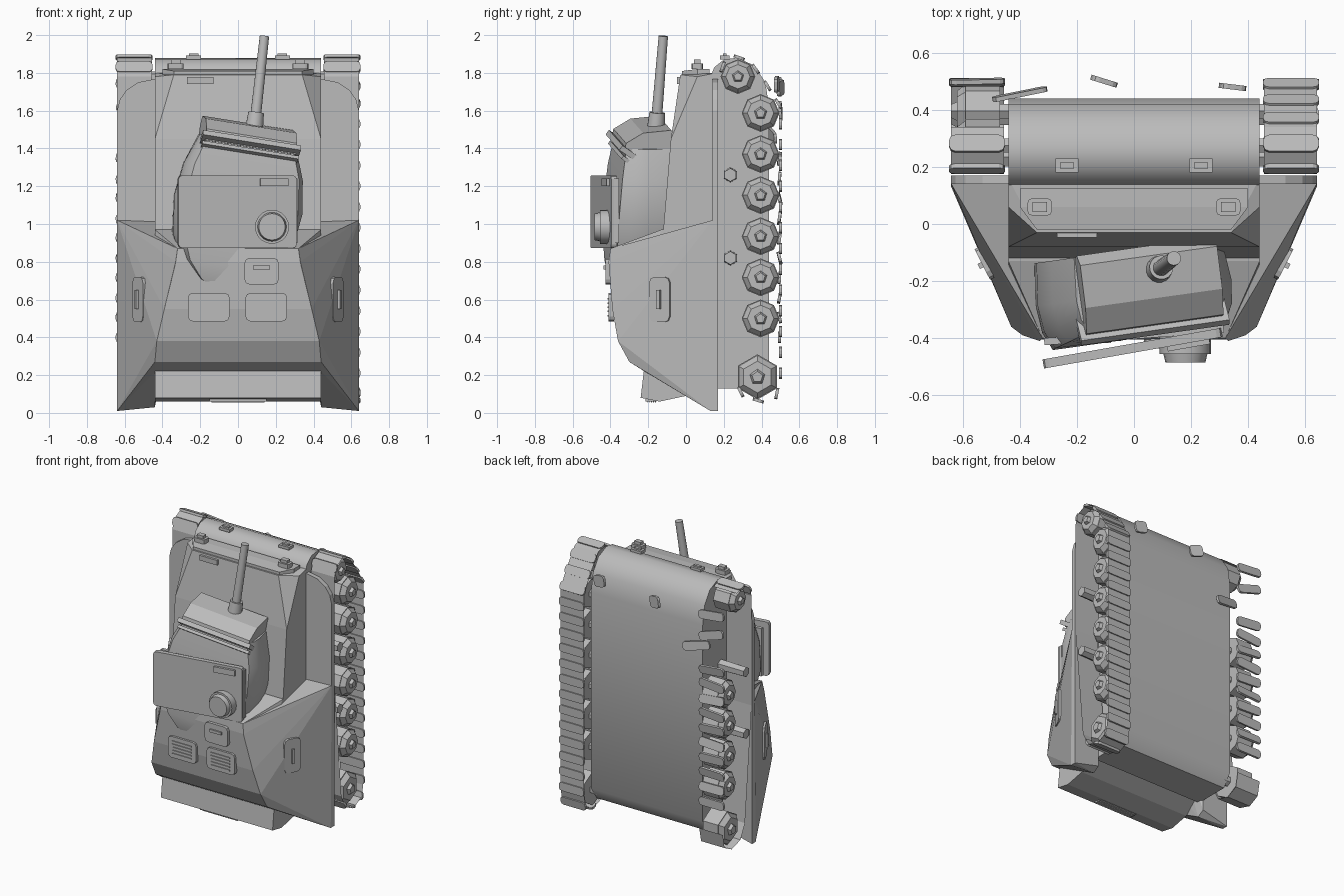
import bpy, bmesh, math
from mathutils import Vector, Matrix

if "Cube" in bpy.data.objects:
    bpy.data.objects.remove(bpy.data.objects["Cube"])

grey = bpy.data.materials.new("armour_grey")
grey.use_nodes = True
grey.diffuse_color = (0.5, 0.5, 0.5, 1)
grey.node_tree.nodes["Principled BSDF"].inputs["Base Color"].default_value = (0.5, 0.5, 0.5, 1)


def finish(name, bm, smooth=None, matrix=None):
    bmesh.ops.recalc_face_normals(bm, faces=bm.faces)
    mesh = bpy.data.meshes.new(name)
    bm.to_mesh(mesh)
    bm.free()
    mesh.materials.append(grey)
    ob = bpy.data.objects.new(name, mesh)
    bpy.context.collection.objects.link(ob)
    if matrix:
        ob.matrix_world = matrix
    if smooth:
        bpy.ops.object.select_all(action='DESELECT')
        ob.select_set(True)
        bpy.context.view_layer.objects.active = ob
        bpy.ops.object.shade_smooth_by_angle(angle=math.radians(smooth))
    return ob


def hull(name, points, mirror=False):
    bm = bmesh.new()
    for x, y, z in points:
        bm.verts.new((x, y, z))
        if mirror:
            bm.verts.new((-x, y, z))
    out = bmesh.ops.convex_hull(bm, input=bm.verts)
    bmesh.ops.delete(bm, geom=list(set(out["geom_interior"])), context='VERTS')
    bmesh.ops.dissolve_limit(bm, angle_limit=0.02, verts=bm.verts, edges=bm.edges)
    return finish(name, bm)


def prism(name, profile, lo, hi, axis="x", smooth=None, matrix=None):
    # profile is (y, z) for axis x, or (x, z) for axis y
    bm = bmesh.new()
    put = (lambda a, b, t: (t, a, b)) if axis == "x" else (lambda a, b, t: (a, t, b))
    face = bm.faces.new([bm.verts.new(put(a, b, lo)) for a, b in profile])
    moved = bmesh.ops.extrude_face_region(bm, geom=[face])["geom"]
    shift = Vector(put(0, 0, hi - lo))
    bmesh.ops.translate(bm, vec=shift, verts=[g for g in moved if isinstance(g, bmesh.types.BMVert)])
    return finish(name, bm, smooth, matrix)


def box(name, centre, size, rot=(0, 0, 0), parent=Matrix(), bevel=0):
    bm = bmesh.new()
    bmesh.ops.create_cube(bm, size=1, matrix=Matrix.Diagonal((*size, 1)))
    if bevel:
        thin = min(range(3), key=lambda i: size[i])
        edges = [e for e in bm.edges if abs((e.verts[0].co - e.verts[1].co)[thin]) > 1e-5]
        bmesh.ops.bevel(bm, geom=edges, offset=bevel, segments=2, profile=0.5, affect='EDGES')
    turn = Matrix.Rotation(rot[2], 4, 'Z') @ Matrix.Rotation(rot[1], 4, 'Y') @ Matrix.Rotation(rot[0], 4, 'X')
    return finish(name, bm, matrix=parent @ Matrix.Translation(centre) @ turn)


def rod(name, a, b, r1, r2, sides=16, smooth=40, parent=Matrix()):
    a, b = Vector(a), Vector(b)
    bm = bmesh.new()
    bmesh.ops.create_cone(bm, cap_ends=True, segments=sides, radius1=r1, radius2=r2, depth=(b - a).length)
    turn = (b - a).to_track_quat('Z', 'Y').to_matrix().to_4x4()
    return finish(name, bm, smooth, parent @ Matrix.Translation((a + b) / 2) @ turn)


# Lower hull with rounded nose and slanted tail underside
prism("lower_hull", [(0.13, 1.78), (0.15, 1.83), (0.20, 1.87), (0.27, 1.88), (0.36, 1.84), (0.42, 1.75),
                     (0.44, 1.62), (0.44, 0.22), (0.38, 0.13), (0.13, 0.13)], -0.44, 0.44, smooth=35)

# Upper hull with chamfered cheeks
hull("upper_hull", [(0.44, 0.16, 1.80), (0.44, 0.06, 1.78), (0.34, -0.03, 1.79), (0.44, -0.08, 1.45),
                    (0.44, -0.13, 0.85), (0.44, 0.18, 0.85)], True)
hull("front_plate", [(0.40, 0.125, 1.82), (0.40, 0.06, 1.82), (0.34, -0.02, 1.81),
                     (0.40, 0.125, 1.77), (0.40, 0.06, 1.77), (0.34, -0.02, 1.77)], True)

# Engine deck between the side wings
deck = [(0.16, 1.0), (-0.13, 0.97), (-0.40, 0.87), (-0.405, 0.80), (-0.39, 0.55), (-0.36, 0.38),
        (-0.30, 0.27), (-0.22, 0.22), (0.16, 0.15)]
half = [0.44, 0.44, 0.32, 0.33, 0.39, 0.43, 0.44, 0.44, 0.44]
hull("engine_deck", [(w, y, z) for (y, z), w in zip(deck, half)], True)
hull("tail_box", [(0.44, -0.22, 0.25), (0.44, -0.24, 0.08), (0.44, -0.14, 0.06), (0.44, 0.0, 0.09),
                  (0.44, 0.14, 0.16), (0.44, 0.14, 0.25)], True)
box("tail_vent", (0, -0.185, 0.067), (0.30, 0.06, 0.012))
for i in range(5):
    box("tail_vent_slat", (0, -0.205 + i * 0.011, 0.059), (0.28, 0.004, 0.008))

for s in (-1, 1):
    # Sloped side wing and rounded fender
    hull("side_wing", [(s * x, y, z) for x, y, z in [
        (0.64, 0.17, 1.02), (0.64, 0.14, 1.02), (0.64, 0.17, 0.01), (0.64, 0.13, 0.01), (0.44, 0.17, 1.02),
        (0.44, 0.17, 0.06), (0.44, 0.12, 0.03), (0.44, -0.22, 0.22), (0.44, -0.30, 0.27), (0.43, -0.36, 0.38),
        (0.39, -0.39, 0.55), (0.33, -0.41, 0.80), (0.32, -0.40, 0.87), (0.30, 0.0, 0.80)]])
    prism("fender", [(s * x, z) for x, z in [(0.43, 0.9), (0.64, 0.9), (0.64, 1.60), (0.625, 1.66),
                     (0.59, 1.71), (0.53, 1.75), (0.43, 1.77)]], 0.14, 0.17, "y")
    # Side access hatch lying on the wing
    tilt = s * math.radians(63)
    box("side_hatch", (s * 0.518, -0.135, 0.60), (0.12, 0.03, 0.24), (0, 0, tilt), bevel=0.03)
    box("side_hatch_handle", (s * 0.53, -0.142, 0.60), (0.02, 0.03, 0.10), (0, 0, tilt))
    # Nose fittings
    box("headlight_base", (s * 0.33, 0.06, 1.835), (0.085, 0.06, 0.03), bevel=0.015)
    box("headlight", (s * 0.33, 0.06, 1.855), (0.05, 0.035, 0.03))
    box("tow_hook", (s * 0.235, 0.205, 1.882), (0.08, 0.05, 0.02))
    box("tow_hook_pin", (s * 0.235, 0.205, 1.895), (0.05, 0.02, 0.015))
    # Engine grille
    gx = -0.155 if s < 0 else 0.15
    box("engine_grille", (gx, -0.395, 0.56), (0.22, 0.03, 0.15), bevel=0.025)
    for i in range(5):
        box("grille_slat", (gx, -0.412, 0.515 + i * 0.022), (0.15, 0.008, 0.008))

box("vision_slot", (-0.20, -0.038, 1.76), (0.14, 0.02, 0.035))
box("deck_hatch", (0.125, -0.41, 0.75), (0.18, 0.03, 0.14), bevel=0.025)
box("deck_hatch_handle", (0.125, -0.428, 0.77), (0.09, 0.015, 0.02))

# Running gear
path = [(0.25, 0.19), (0.175, 1.0), (0.175, 1.78), (0.20, 1.85), (0.27, 1.885), (0.34, 1.86), (0.42, 1.75),
        (0.50, 1.62), (0.50, 0.20), (0.48, 0.10), (0.40, 0.06), (0.30, 0.09)]


def wheel(name, s, y, z, r, sides):
    rod(name, (s * 0.47, y, z), (s * 0.59, y, z), r, r, sides, None)
    rod(name + "_rim", (s * 0.59, y, z), (s * 0.62, y, z), r * 0.95, r * 0.7, sides, None)
    rod(name + "_hub", (s * 0.61, y, z), (s * 0.64, y, z), r * 0.4, r * 0.25, 5, None)
    rod(name + "_axle", (s * 0.42, y, z), (s * 0.50, y, z), r * 0.3, r * 0.3, 6, None)


def band(name, s, points, closed):
    bm = bmesh.new()
    rows = [[bm.verts.new((s * x, y, z)) for x in (0.455, 0.64)] for y, z in points]
    for i in range(len(rows) if closed else len(rows) - 1):
        a, b = rows[i], rows[(i + 1) % len(rows)]
        bm.faces.new((a[0], a[1], b[1], b[0]))
    bmesh.ops.solidify(bm, geom=bm.faces[:], thickness=0.008)
    finish(name, bm)


def pad(x, y, z, rot):
    ob = box("track_pad", (x, y, z), (0.195, 0.016, 0.06), rot, bevel=0.02)
    return ob


def pads_along(s, points, step):
    rest = step / 2
    for (y0, z0), (y1, z1) in zip(points, points[1:]):
        length = math.hypot(y1 - y0, z1 - z0)
        while rest < length:
            t = rest / length
            pad(s * 0.55, y0 + (y1 - y0) * t, z0 + (z1 - z0) * t, (math.atan2(z1 - z0, y1 - y0) - math.pi / 2, 0, 0))
            rest += step
        rest -= length


for s in (-1, 1):
    wheel("drive_sprocket", s, 0.275, 1.78, 0.092, 8)
    wheel("rear_idler", s, 0.378, 0.19, 0.12, 6)
    for i in range(6 if s > 0 else 4):
        wheel("road_wheel", s, 0.395, 0.50 + i * 0.2175, 0.10, 8)
    for z in (0.82, 1.26):
        rod("return_roller", (s * 0.43, 0.235, z), (s * 0.64, 0.235, z), 0.04, 0.035, 6, None)

# Whole track on one side, broken track on the other
band("left_track", 1, path, True)
pads_along(1, path[2:] + path[:1], 0.11)
band("broken_track_front", -1, path[1:6], False)
band("broken_track_rear", -1, path[8:] + path[:2], False)
pads_along(-1, path[2:6], 0.11)
for i in range(10):
    pad(-0.55, 0.495, 0.40 + i * 0.105, (0.25 * math.sin(i * 2), 0.1 * math.sin(i * 3), 0))
for x, y, z, ry, rz in [(-0.55, 0.50, 1.74, 0.1, 0.02), (-0.55, 0.50, 1.60, 0.3, 0.0), (-0.40, 0.455, 1.47, 0.2, 0.2)]:
    pad(x, y, z, (0.1, ry, rz))
for x, y, z, rz in [(-0.105, 0.50, 1.72, -0.3), (0.345, 0.48, 1.74, -0.12)]:
    box("loose_track_pad", (x, y, z), (0.09, 0.018, 0.08), (0, 0.2, rz), bevel=0.02)

# Turret, knocked askew: rings lofted along its length
turret = Matrix.Translation((0, -0.24, 1.1)) @ Matrix.Rotation(math.radians(8), 4, 'Z') @ Matrix.Rotation(math.radians(9), 4, 'Y')
rings = [(-0.46, 0.07, -0.11), (-0.42, 0.17, -0.14), (-0.33, 0.26, -0.155), (-0.20, 0.32, -0.16),
         (0.0, 0.345, -0.155), (0.18, 0.32, -0.14), (0.34, 0.26, -0.115)]
bm = bmesh.new()
loops = []
for z, w, top in rings:
    outline = [(-0.88, top), (-0.97, top * 0.6), (-1.0, 0.0), (-0.95, 0.15), (0.95, 0.15), (1.0, 0.0), (0.97, top * 0.6), (0.88, top)]
    loops.append([bm.verts.new((x * w, y, z)) for x, y in outline])
for a, b in zip(loops, loops[1:]):
    for i in range(8):
        bm.faces.new((a[i], a[(i + 1) % 8], b[(i + 1) % 8], b[i]))
bm.faces.new(loops[0])
bm.faces.new(loops[-1])
finish("turret_body", bm, 35, turret)

# Mantlet, flange strips and gun
prism("gun_mantlet", [(-0.13, 0.31), (-0.12, 0.37), (-0.03, 0.425), (0.12, 0.44), (0.155, 0.39), (0.14, 0.30)],
      -0.245, 0.245, matrix=turret)
box("mantlet_flange", (0, -0.10, 0.315), (0.53, 0.12, 0.03), (-0.6, 0, 0), turret)
box("mantlet_lower_strip", (0, -0.115, 0.28), (0.52, 0.06, 0.02), (-0.6, 0, 0), turret)
rod("gun_collar", (0.085, -0.16, 1.50), (0.096, -0.152, 1.59), 0.048, 0.042)
rod("gun_barrel", (0.09, -0.157, 1.54), (0.14, -0.12, 1.995), 0.029, 0.025)

# Lifted roof plate with round hatch
roof = Matrix.Translation((-0.005, -0.435, 1.065)) @ Matrix.Rotation(math.radians(10), 4, 'Z')
box("turret_roof", (0, 0, 0), (0.635, 0.032, 0.385), parent=roof, bevel=0.02)
box("roof_under_plate", (0, -0.39, 1.07), (0.63, 0.025, 0.34), (0, 0, math.radians(4)))
rod("roof_hatch", (0.18, -0.39, 0.985), (0.18, -0.455, 0.985), 0.09, 0.09, 20)
rod("roof_hatch_lid", (0.18, -0.455, 0.985), (0.18, -0.485, 0.985), 0.077, 0.07, 20)
box("roof_periscope", (0.195, -0.02, 0.155), (0.15, 0.025, 0.04), parent=roof)
